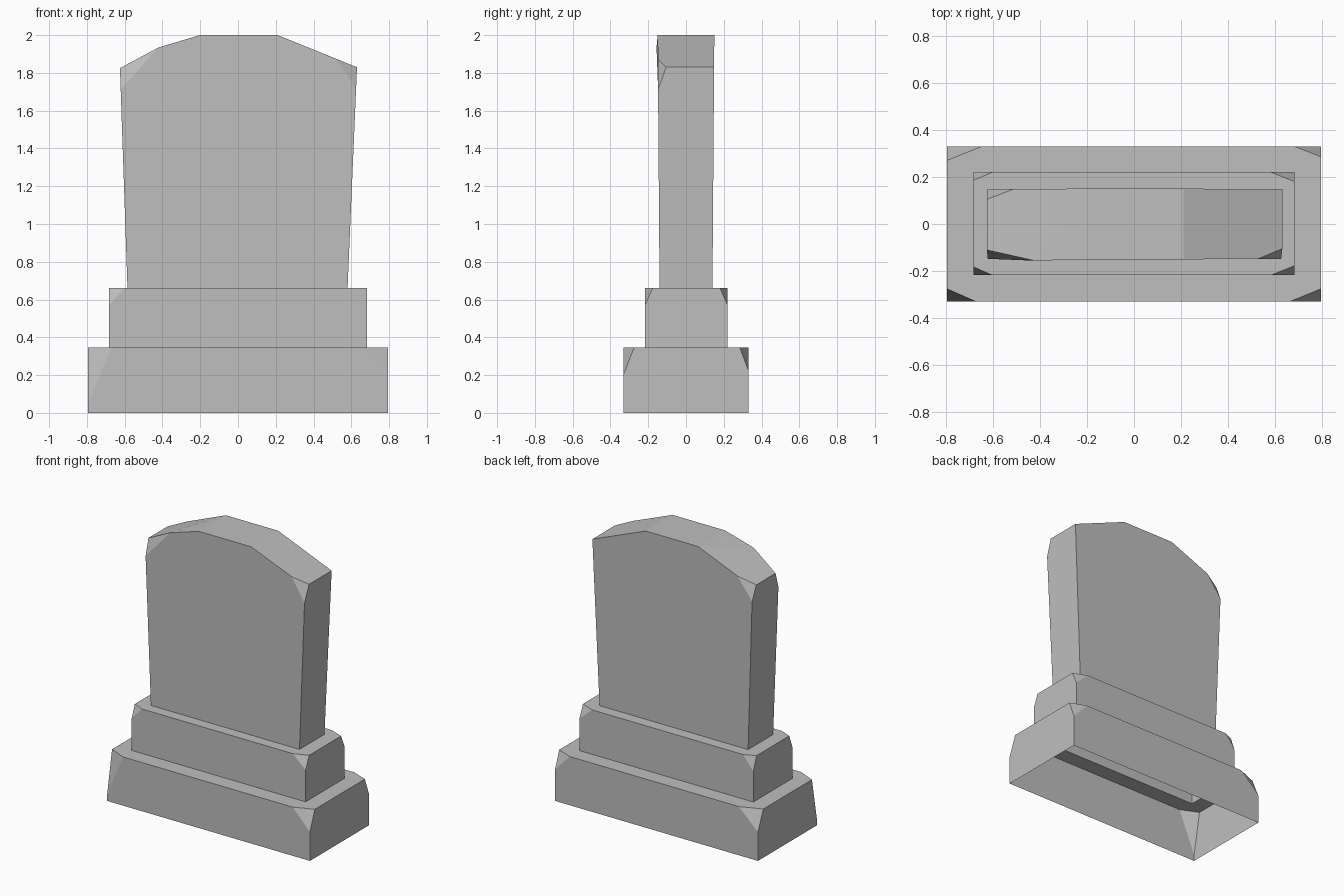
import bpy
import bmesh
from mathutils import Vector

old = bpy.data.objects.get("Cube")
if old:
    bpy.data.objects.remove(old, do_unlink=True)

stone_grey = bpy.data.materials.new("stone_grey")
stone_grey.use_nodes = True
colour = (0.52, 0.52, 0.52, 1)
stone_grey.diffuse_color = colour
stone_grey.node_tree.nodes["Principled BSDF"].inputs["Base Color"].default_value = colour


def chip(bm, a, b, c, inside):
    """Cut off the corner beyond the plane through three points."""
    a, b, c = Vector(a), Vector(b), Vector(c)
    normal = (b - a).cross(c - a).normalized()
    if normal.dot(Vector(inside) - a) > 0:
        normal = -normal
    cut = bmesh.ops.bisect_plane(bm, geom=bm.verts[:] + bm.edges[:] + bm.faces[:],
                                 plane_co=a, plane_no=normal, clear_outer=True)
    rim = [e for e in cut["geom_cut"] if isinstance(e, bmesh.types.BMEdge)]
    bmesh.ops.contextual_create(bm, geom=rim)


def drop_faces(bm, z):
    """Remove the level faces at a height and return their former edges."""
    faces = [f for f in bm.faces if all(abs(v.co.z - z) < 1e-4 for v in f.verts)]
    edges = [e for f in faces for e in f.edges]
    bmesh.ops.delete(bm, geom=faces, context='FACES_ONLY')
    return edges


def finish(bm, name):
    bmesh.ops.recalc_face_normals(bm, faces=bm.faces[:])
    mesh = bpy.data.meshes.new(name)
    bm.to_mesh(mesh)
    bm.free()
    mesh.materials.append(stone_grey)
    bpy.context.collection.objects.link(bpy.data.objects.new(name, mesh))


def prism(bm, profile, depth):
    """Front outline joined to a back outline; depth gives (front, back) at a height."""
    front, back = ([bm.verts.new((x, depth(z)[i], z)) for x, z in profile] for i in (0, 1))
    bm.faces.new(front)
    bm.faces.new(back[::-1])
    for i in range(len(profile)):
        j = (i + 1) % len(profile)
        bm.faces.new((front[i], back[i], back[j], front[j]))


def plinth(name, hx, y0, y1, z0, z1, chips, hole):
    """Hollow block with chipped top corners and an opening for the part above."""
    bm = bmesh.new()
    prism(bm, [(-hx, z0), (hx, z0), (hx, z1), (-hx, z1)], lambda z: (y0, y1))
    for (sx, sy), (cx, cy, cz) in chips.items():
        x, y = sx * hx, (y1 if sy > 0 else y0)
        chip(bm, (x - sx * cx, y, z1), (x, y - sy * cy, z1), (x, y, z1 - cz), (0, 0, z0))
    drop_faces(bm, z0)
    rim = drop_faces(bm, z1)
    hx0, hx1, hy0, hy1 = hole
    ring = [bm.verts.new((x, y, z1)) for x, y in
            ((hx0, hy0), (hx1, hy0), (hx1, hy1), (hx0, hy1))]
    rim += [bm.edges.new((ring[i], ring[(i + 1) % 4])) for i in range(4)]
    bmesh.ops.triangle_fill(bm, edges=rim, use_beauty=True, normal=(0, 0, 1))
    finish(bm, name)


# Two stepped plinths; chips are keyed by corner (x side, y side)
plinth("lower_plinth", 0.795, -0.33, 0.33, 0, 0.345,
       {(-1, -1): (0.125, 0.055, 0.3), (1, -1): (0.135, 0.055, 0.14),
        (1, 1): (0.115, 0.045, 0.12), (-1, 1): (0.15, 0.06, 0.14)},
       (-0.682, 0.682, -0.217, 0.22))
plinth("upper_plinth", 0.682, -0.217, 0.22, 0.345, 0.66,
       {(-1, -1): (0.08, 0.035, 0.09), (1, -1): (0.1, 0.04, 0.09),
        (1, 1): (0.1, 0.04, 0.09), (-1, 1): (0.08, 0.035, 0.1)},
       (-0.585, 0.58, -0.14, 0.14))


# Headstone slab, widening slightly toward its sloped shoulders
def slab_depth(z):
    flare = 0.14 + 0.01 * (z - 0.66) / 1.34
    return -flare, flare


bm = bmesh.new()
prism(bm, [(-0.585, 0.66), (0.58, 0.66), (0.63, 1.83), (0.21, 2), (-0.2, 2), (-0.625, 1.825)],
      slab_depth)
centre = (0, 0, 1.2)
front, back = slab_depth(1.85)
chip(bm, (-0.42, front, 1.909), (-0.625, -0.11, 1.825), (-0.621, front, 1.71), centre)
chip(bm, (0.525, front, 1.872), (0.63, -0.105, 1.83), (0.625, front, 1.71), centre)
chip(bm, (-0.51, back, 1.872), (-0.625, 0.105, 1.825), (-0.621, back, 1.72), centre)
drop_faces(bm, 0.66)


# Raised point on the worn shoulder
def nearest(*point):
    return min(bm.verts, key=lambda v: (v.co - Vector(point)).length)


bump = nearest(-0.42, front, 1.909)
bmesh.ops.connect_verts(bm, verts=[bump, nearest(-0.2, 0.15, 2)])
bump.co = (-0.42, -0.156, 1.935)
finish(bm, "headstone")
